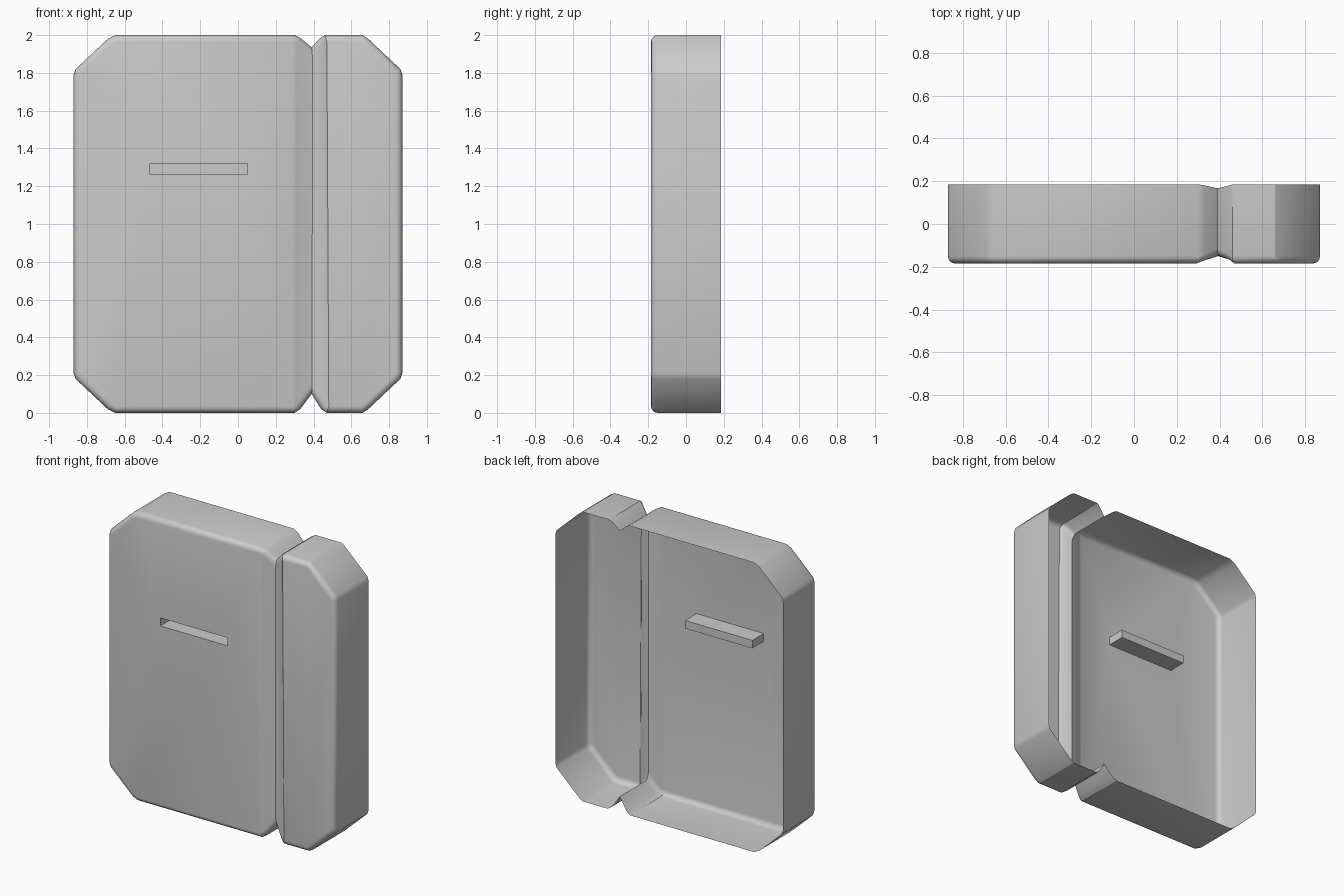
import bpy, bmesh, math
from mathutils import Vector

if "Cube" in bpy.data.objects:
    bpy.data.objects.remove(bpy.data.objects["Cube"])

GROOVE_X, HALF_DEPTH, RADIUS = 0.39, 0.185, 0.035

# Rounded-chamfer outline (x, z), from the bottom notch around the wide panel
outline = [Vector(p) for p in (
    (0.39, 0.10), (0.33, 0.02), (0.30, 0), (-0.65, 0), (-0.69, 0.02), (-0.86, 0.18),
    (-0.87, 0.21), (-0.87, 1.79), (-0.86, 1.82), (-0.69, 1.98), (-0.65, 2), (0.30, 2),
    (0.33, 1.985), (0.39, 1.935), (0.43, 1.98), (0.46, 2), (0.66, 2), (0.69, 1.98),
    (0.86, 1.82), (0.87, 1.79), (0.87, 0.21), (0.86, 0.18), (0.69, 0.02), (0.66, 0),
    (0.47, 0), (0.44, 0.02))]
N = len(outline)


def inset(d):
    """Mitred inward offset of the outline."""
    result = []
    for i, p in enumerate(outline):
        a = (p - outline[i - 1]).normalized()
        b = (outline[(i + 1) % N] - p).normalized()
        na, nb = Vector((a.y, -a.x)), Vector((b.y, -b.x))
        m = (na + nb).normalized()
        result.append(p + m * d / m.dot(na))
    return result


bm = bmesh.new()


def ring(d, y, dip):
    verts = []
    for p, q in zip(outline, inset(d)):
        w = max(0, 1 - abs(p.x - GROOVE_X) / 0.08)
        if p.y in (0, 2):
            w = 0
        verts.append(bm.verts.new((q.x, y + dip * w, q.y)))
    return verts


# Side wall and rounded front rim
rings = [ring(0, HALF_DEPTH, -0.018)]
for k in range(5):
    t = k / 4 * math.pi / 2
    rings.append(ring(RADIUS * (1 - math.cos(t)),
                      -HALF_DEPTH + RADIUS * (1 - math.sin(t)), 0.035))
for r0, r1 in zip(rings, rings[1:]):
    for i in range(N):
        j = (i + 1) % N
        bm.faces.new((r0[i], r0[j], r1[j], r1[i]))

# Groove slopes and narrow panel
f = rings[-1]
for q in ((0, 1, 12, 13), (1, 2, 11, 12), (0, 13, 14, 25), (25, 14, 15, 24)):
    bm.faces.new([f[i] for i in q])
bm.faces.new(f[15:25])

# Slot pocket, closed at the back
corners = ((-0.465, 1.265), (0.05, 1.265), (0.05, 1.32), (-0.465, 1.32))
mouth = [bm.verts.new((x, -HALF_DEPTH, z)) for x, z in corners]
end = [bm.verts.new((x, -0.06, z)) for x, z in corners]
for i in range(4):
    j = (i + 1) % 4
    bm.faces.new((mouth[i], mouth[j], end[j], end[i]))
bm.faces.new(end)

# Wide panel filled around the slot
edges = []
for loop in (f[2:12], mouth):
    for a, b in zip(loop, loop[1:] + loop[:1]):
        edges.append(bm.edges.get((a, b)) or bm.edges.new((a, b)))
bmesh.ops.triangle_fill(bm, edges=edges, use_beauty=True)
bmesh.ops.recalc_face_normals(bm, faces=bm.faces[:])
if sum(fc.normal.y * fc.calc_area() for fc in bm.faces) > 0:
    bmesh.ops.reverse_faces(bm, faces=bm.faces[:])

mesh = bpy.data.meshes.new("slotted_cover")
bm.to_mesh(mesh)
bm.free()
cover = bpy.data.objects.new("slotted_cover", mesh)
bpy.context.collection.objects.link(cover)
bpy.context.view_layer.objects.active = cover
cover.select_set(True)
bpy.ops.object.shade_smooth_by_angle(angle=math.radians(32))
